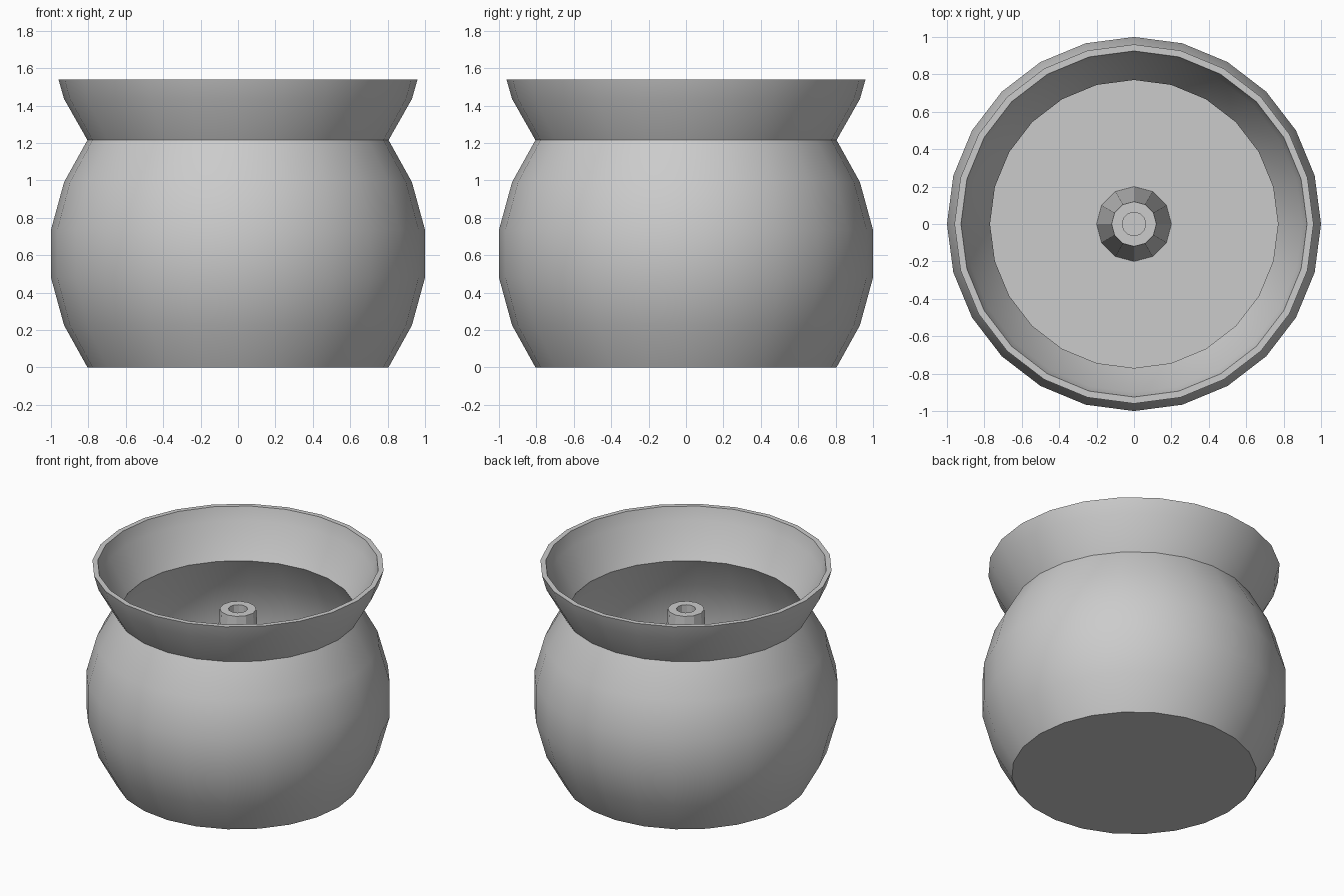
import bpy, math

cube = bpy.data.objects.get("Cube")
if cube:
    bpy.data.objects.remove(cube, do_unlink=True)

grey = bpy.data.materials.new("light_grey")
colour = (0.6, 0.6, 0.6, 1)
grey.use_nodes = True
grey.diffuse_color = colour
grey.node_tree.nodes["Principled BSDF"].inputs["Base Color"].default_value = colour


def lathe(name, profile, sides, smooth):
    """Spin a profile of (radius, height) round z; cap its first and last rings."""
    verts = [(r * math.cos(math.tau * i / sides), r * math.sin(math.tau * i / sides), z)
             for r, z in profile for i in range(sides)]
    faces = []
    for k in range(len(profile) - 1):
        a, b = k * sides, (k + 1) * sides
        for i in range(sides):
            j = (i + 1) % sides
            faces.append((a + i, a + j, b + j, b + i))
    last = len(verts) - sides
    faces.append(tuple(reversed(range(sides))))
    faces.append(tuple(range(last, last + sides)))
    mesh = bpy.data.meshes.new(name)
    mesh.from_pydata(verts, [], faces)
    mesh.materials.append(grey)
    ob = bpy.data.objects.new(name, mesh)
    bpy.context.collection.objects.link(ob)
    if smooth:
        bpy.ops.object.select_all(action="DESELECT")
        ob.select_set(True)
        bpy.context.view_layer.objects.active = ob
        bpy.ops.object.shade_smooth_by_angle(angle=math.radians(35))
    return ob


# Hollow round pot: outer wall up to the flared rim, then back down inside
outer = [(0.805, 0), (0.93, 0.225), (1, 0.48), (1, 0.735), (0.93, 0.99),
         (0.805, 1.215), (0.93, 1.435), (0.96, 1.54)]
inner = [(0.925, 1.54), (0.90, 1.445), (0.77, 1.215), (0.90, 0.98),
         (0.97, 0.73), (0.97, 0.485), (0.90, 0.235), (0.79, 0.03)]
lathe("pot", outer + inner, 24, True)

# Tapered central stem standing on the pot floor, with a bored hole
lathe("stem", [(0.2, 0.03), (0.12, 1.225), (0.063, 1.225), (0.063, 0.04)], 12, False)
